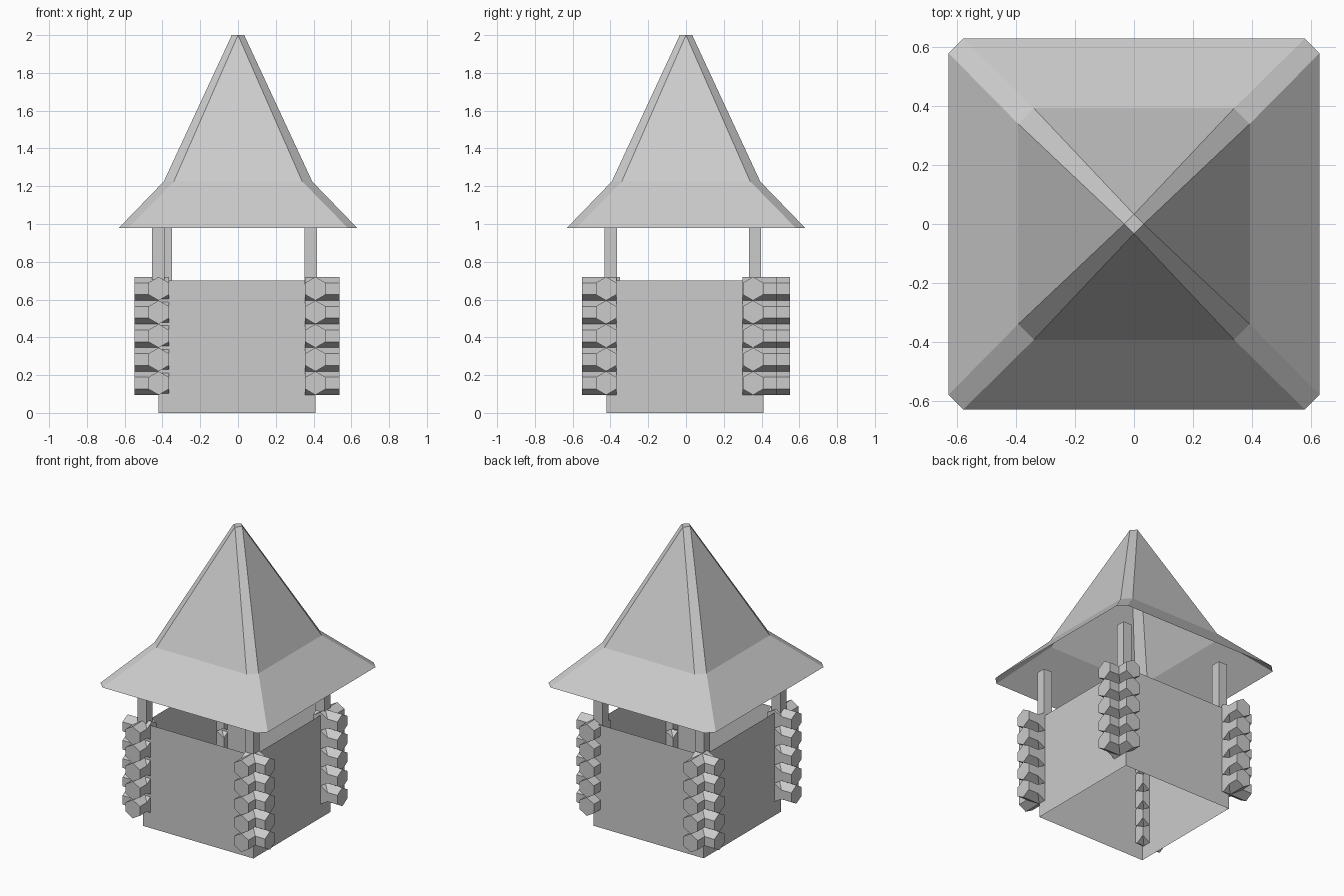
import bpy, bmesh
from math import cos, sin, pi
from mathutils import Vector

if "Cube" in bpy.data.objects:
    bpy.data.objects.remove(bpy.data.objects["Cube"])


def make(name, build):
    bm = bmesh.new()
    build(bm)
    mesh = bpy.data.meshes.new(name)
    bm.to_mesh(mesh)
    bm.free()
    obj = bpy.data.objects.new(name, mesh)
    bpy.context.collection.objects.link(obj)
    return obj


def loft(bm, rings, cap_start=False, cap_end=False):
    loops = [[bm.verts.new(p) for p in ring] for ring in rings]
    for a, b in zip(loops, loops[1:]):
        n = len(a)
        for i in range(n):
            bm.faces.new((a[i], a[(i + 1) % n], b[(i + 1) % n], b[i]))
    if cap_start:
        bm.faces.new(loops[0][::-1])
    if cap_end:
        bm.faces.new(loops[-1])


def rect(x0, x1, y0, y1, z):
    return [(x0, y0, z), (x1, y0, z), (x1, y1, z), (x0, y1, z)]


# Shaft walls: thin, open at top and bottom
LO, HI = -0.42, 0.41
make("well_walls", lambda bm: loft(bm, [rect(LO, HI, LO, HI, 0), rect(LO, HI, LO, HI, 0.7)]))


# Roof: flared pyramid with chamfered corners, open underneath
def roof(bm):
    rings = []
    for h, c, z in ((0.63, 0.58, 0.98), (0.393, 0.34, 1.225)):
        rings.append([(-c, -h, z), (c, -h, z), (h, -c, z), (h, c, z),
                      (c, h, z), (-c, h, z), (-h, c, z), (-h, -c, z)])
    loft(bm, rings)
    bm.verts.ensure_lookup_table()
    ring = list(bm.verts)[8:]
    t = 0.033
    # the four flat sides meet at a small diamond tip
    tip = [bm.verts.new(p) for p in ((0, -t, 2), (t, 0, 2), (0, t, 2), (-t, 0, 2))]
    for i in range(4):
        bm.faces.new((ring[2 * i], ring[2 * i + 1], tip[i]))
        bm.faces.new((ring[2 * i + 1], ring[(2 * i + 2) % 8], tip[(i + 1) % 4], tip[i]))
    bm.faces.new(tip)


make("roof", roof)

# Posts between walls and roof
W = 0.0325
posts = {"front_left": (-0.422, -0.398), "front_right": (0.385, -0.398),
         "back_left": (-0.383, 0.365), "back_right": (0.385, 0.365)}
for name, (x, y) in posts.items():
    make(name + "_post", lambda bm: loft(
        bm, [rect(x - W, x + W, y - W, y + W, z) for z in (0.68, 1.03)], True, True))

# Corner stacks of crossed six-sided log ends
R = 0.0625


def log_stack(bm, x, y, sx, sy):
    for k in range(5):
        z = 0.1575 + 0.125 * k
        for axis, s in ((0, sx), (1, sy)):
            rings = []
            for d in (-0.055, 0.128):
                ring = []
                for i in range(6):
                    a = pi / 2 + i * pi / 3
                    p = Vector((x, y, z + R * sin(a)))
                    p[axis] += s * d
                    p[1 - axis] += R * cos(a)
                    ring.append(p)
                rings.append(ring)
            loft(bm, rings, True, True)
    bmesh.ops.recalc_face_normals(bm, faces=bm.faces)


stacks = {"front_left": (-0.42, -0.405), "front_right": (0.41, -0.423),
          "back_left": (-0.42, 0.423), "back_right": (0.41, 0.355)}
for name, (x, y) in stacks.items():
    make(name + "_log_stack", lambda bm: log_stack(
        bm, x, y, 1 if x > 0 else -1, 1 if y > 0 else -1))
